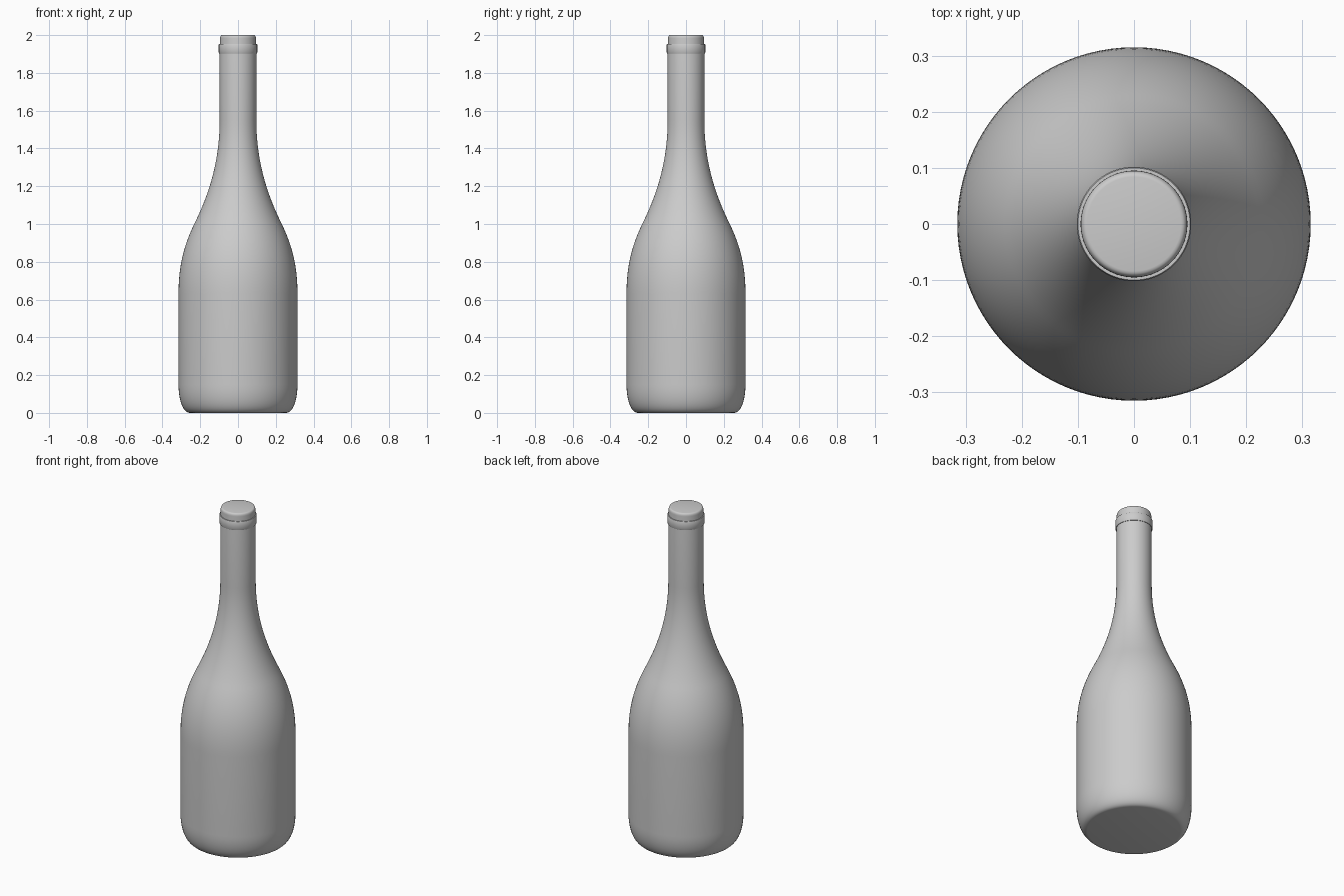
import bpy, bmesh, math
from mathutils import Vector
from mathutils.geometry import interpolate_bezier

if "Cube" in bpy.data.objects:
    bpy.data.objects.remove(bpy.data.objects["Cube"])


def curve(a, b, c, d, n):
    """Sample a cubic Bezier of (radius, z) points."""
    pts = interpolate_bezier(*[Vector((p[0], p[1], 0)) for p in (a, b, c, d)], n)
    return [(p.x, p.y) for p in pts]


def lathe(name, profile, sides=96, angle=35):
    """Revolve a (radius, z) profile about z and cap both ends."""
    bm = bmesh.new()
    rings = []
    for r, z in profile:
        rings.append([bm.verts.new((r * math.cos(2 * math.pi * i / sides),
                                    r * math.sin(2 * math.pi * i / sides), z))
                      for i in range(sides)])
    for lo, hi in zip(rings, rings[1:]):
        for i in range(sides):
            j = (i + 1) % sides
            bm.faces.new((lo[i], lo[j], hi[j], hi[i]))
    bm.faces.new(rings[0][::-1])
    bm.faces.new(rings[-1])
    me = bpy.data.meshes.new(name)
    bm.to_mesh(me)
    bm.free()
    ob = bpy.data.objects.new(name, me)
    bpy.context.collection.objects.link(ob)
    bpy.ops.object.select_all(action='DESELECT')
    ob.select_set(True)
    bpy.context.view_layer.objects.active = ob
    bpy.ops.object.shade_smooth_by_angle(angle=math.radians(angle))
    return ob


# Bottle body: rounded heel, straight wall, S-curved shoulder, neck and softened cap
heel = curve((0.255, 0), (0.29, 0), (0.315, 0.065), (0.315, 0.15), 12)
shoulder = curve((0.315, 0.63), (0.315, 0.8), (0.277, 0.91), (0.222, 1.02), 18)
taper = curve((0.222, 1.02), (0.155, 1.16), (0.097, 1.33), (0.097, 1.55), 22)
cap = curve((0.095, 1.983), (0.095, 1.993), (0.091, 2.0), (0.084, 2.0), 6)
lathe("bottle", heel + shoulder + taper[1:] + [(0.097, 1.93), (0.095, 1.955)] + cap)

# Collar ring around the mouth
lathe("collar", [(0.09, 1.903), (0.1, 1.903), (0.102, 1.907),
                 (0.102, 1.95), (0.1, 1.954), (0.09, 1.954)], angle=50)
